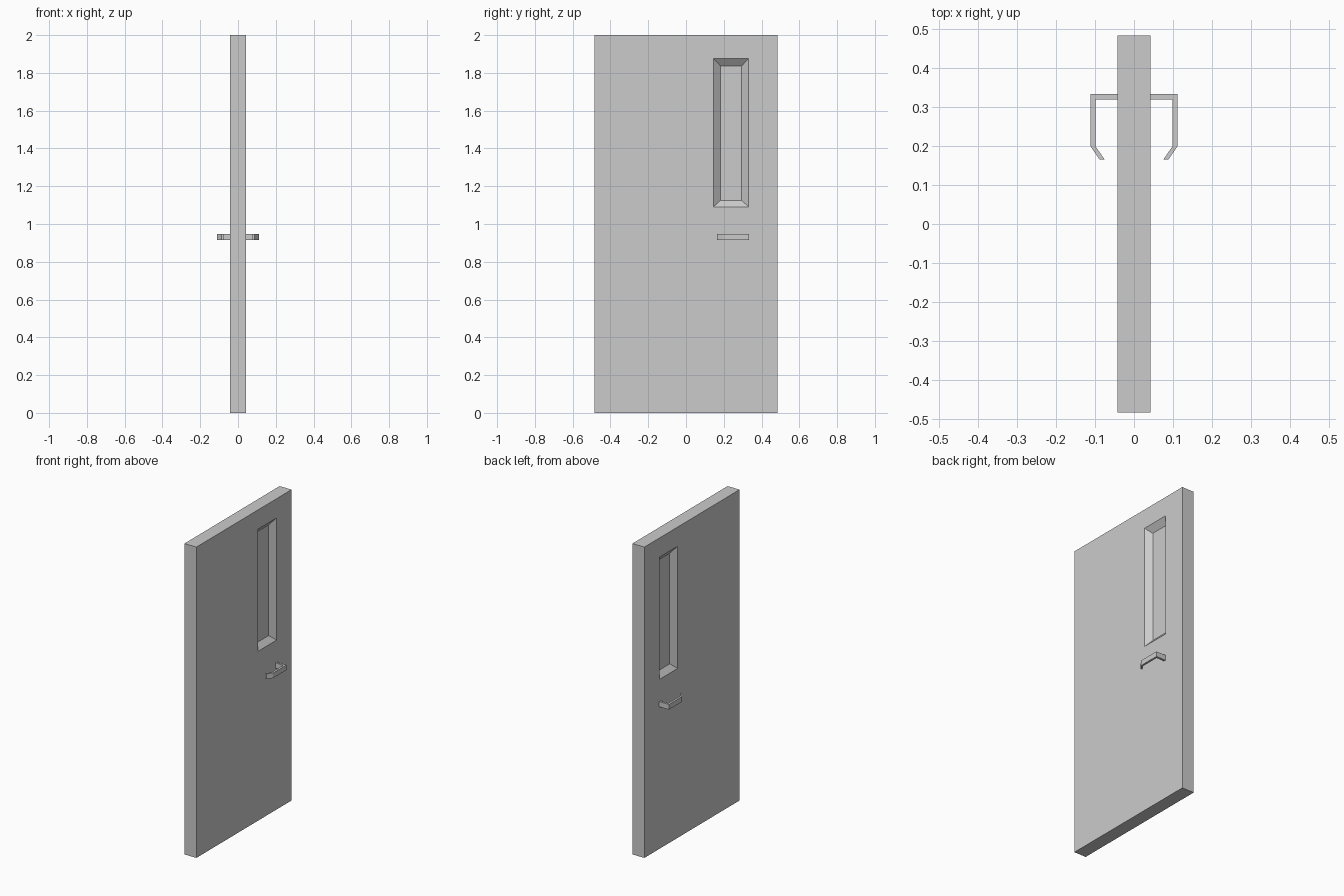
import bpy, bmesh

if "Cube" in bpy.data.objects:
    bpy.data.objects.remove(bpy.data.objects["Cube"])

HALF_T = 0.0425                              # half door thickness
PANE_X = 0.0115                              # pane surface inside the recess


def finish(name, bm):
    """Turn a bmesh half into an object mirrored across the door plane."""
    bmesh.ops.recalc_face_normals(bm, faces=bm.faces)
    mesh = bpy.data.meshes.new(name)
    bm.to_mesh(mesh)
    bm.free()
    obj = bpy.data.objects.new(name, mesh)
    bpy.context.collection.objects.link(obj)
    mod = obj.modifiers.new("both_sides", 'MIRROR')
    mod.use_axis[0] = True
    mod.use_clip = True
    return obj


def rect(bm, x, y0, y1, z0, z1):
    return [bm.verts.new((x, y, z)) for y, z in ((y0, z0), (y1, z0), (y1, z1), (y0, z1))]


def bridge(bm, a, b):
    n = len(a)
    for i in range(n):
        j = (i + 1) % n
        bm.faces.new((a[i], a[j], b[j], b[i]))


# Door slab with bevelled window recess: nested rectangles from mid-plane to pane
bm = bmesh.new()
loops = [
    rect(bm, 0, -0.484, 0.484, 0, 2),
    rect(bm, HALF_T, -0.484, 0.484, 0, 2),
    rect(bm, HALF_T, 0.145, 0.332, 1.09, 1.876),
    rect(bm, PANE_X, 0.182, 0.295, 1.125, 1.837),
]
for a, b in zip(loops, loops[1:]):
    bridge(bm, a, b)
bm.faces.new(loops[-1])
# orient outward before mirroring (open shell faces +x)
bmesh.ops.recalc_face_normals(bm, faces=bm.faces)
finish("door_panel", bm)

# Lever handles: bent flat bar, plan profile extruded upward
profile = [(HALF_T, 0.3335), (0.1115, 0.3335), (0.1115, 0.199), (0.088, 0.165),
           (0.075, 0.165), (0.0985, 0.199), (0.0985, 0.3195), (HALF_T, 0.3195)]
bm = bmesh.new()
low = [bm.verts.new((x, y, 0.915)) for x, y in profile]
high = [bm.verts.new((x, y, 0.948)) for x, y in profile]
bridge(bm, low, high)
bm.faces.new(low)
bm.faces.new(high)
finish("lever_handles", bm)
